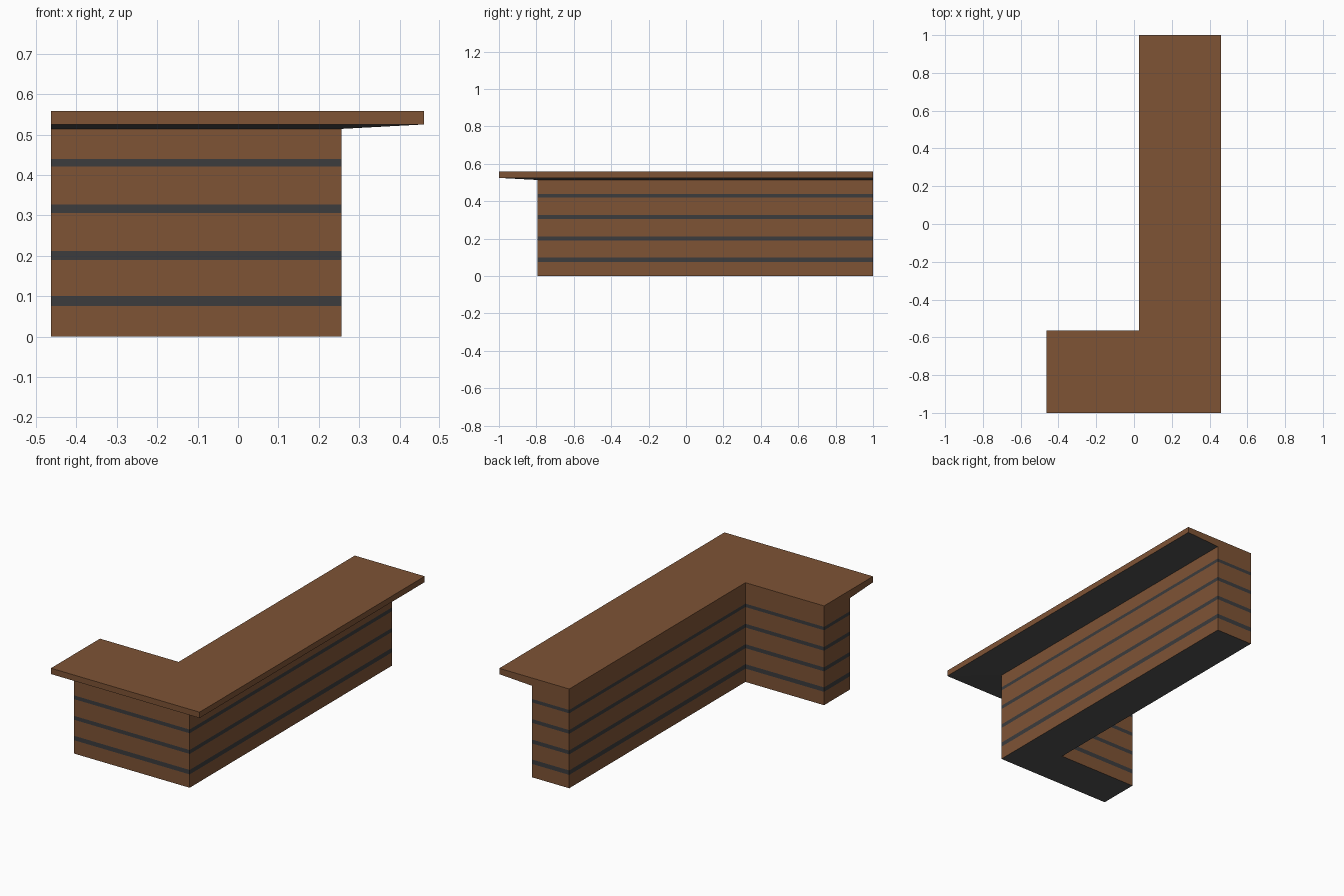
import bpy, bmesh

if "Cube" in bpy.data.objects:
    bpy.data.objects.remove(bpy.data.objects["Cube"])


def material(name, rgb):
    m = bpy.data.materials.new(name)
    m.diffuse_color = (*rgb, 1)
    m.use_nodes = True
    m.node_tree.nodes["Principled BSDF"].inputs["Base Color"].default_value = m.diffuse_color
    return m


WOOD = material("wood", (0.21, 0.087, 0.036))
STRIPE = material("dark_stripe", (0.045, 0.045, 0.047))
UNDER = material("underside", (0.085, 0.085, 0.085))


def path_ring(depth, z):
    """Three points of the L path, offset outward from the inner edge."""
    return [(-0.463, -0.565 - depth, z), (0.026 + depth, -0.565 - depth, z), (0.026 + depth, 1, z)]


def l_shape(name, rows, outer_mats, end_mats, cap_row, cap_mat):
    """Stack L-shaped bands; rows are (z, depth), one row is closed with a cap."""
    mesh = bpy.data.meshes.new(name)
    for m in (WOOD, STRIPE, UNDER):
        mesh.materials.append(m)
    bm = bmesh.new()
    inner = [[bm.verts.new(p) for p in path_ring(0, z)] for z, d in rows]
    outer = [[bm.verts.new(p) for p in path_ring(d, z)] for z, d in rows]

    def face(verts, mat):
        bm.faces.new(verts).material_index = mat

    for k in range(len(rows) - 1):
        i0, i1, o0, o1 = inner[k], inner[k + 1], outer[k], outer[k + 1]
        for s in range(2):
            face((o0[s], o0[s + 1], o1[s + 1], o1[s]), outer_mats[k])
            face((i0[s + 1], i0[s], i1[s], i1[s + 1]), end_mats[k])
        face((i0[0], o0[0], o1[0], i1[0]), end_mats[k])
        face((o0[2], i0[2], i1[2], o1[2]), end_mats[k])
    for s in range(2):
        i, o = inner[cap_row], outer[cap_row]
        quad = [o[s], o[s + 1], i[s + 1], i[s]]
        face(quad if cap_row else quad[::-1], cap_mat)
    bm.to_mesh(mesh)
    bm.free()
    obj = bpy.data.objects.new(name, mesh)
    bpy.context.collection.objects.link(obj)
    return obj


# Striped counter base, alternating wood and dark bands
levels = [0, 0.075, 0.1, 0.19, 0.212, 0.306, 0.327, 0.421, 0.44, 0.514]
bands = [k % 2 for k in range(len(levels) - 1)]
l_shape("counter_base", [(z, 0.23) for z in levels], bands, bands, 0, 2)

# Overhanging worktop with a slightly sloped underside
l_shape("worktop", [(0.514, 0.23), (0.525, 0.435), (0.558, 0.435)], [2, 0], [0, 0], 2, 0)
